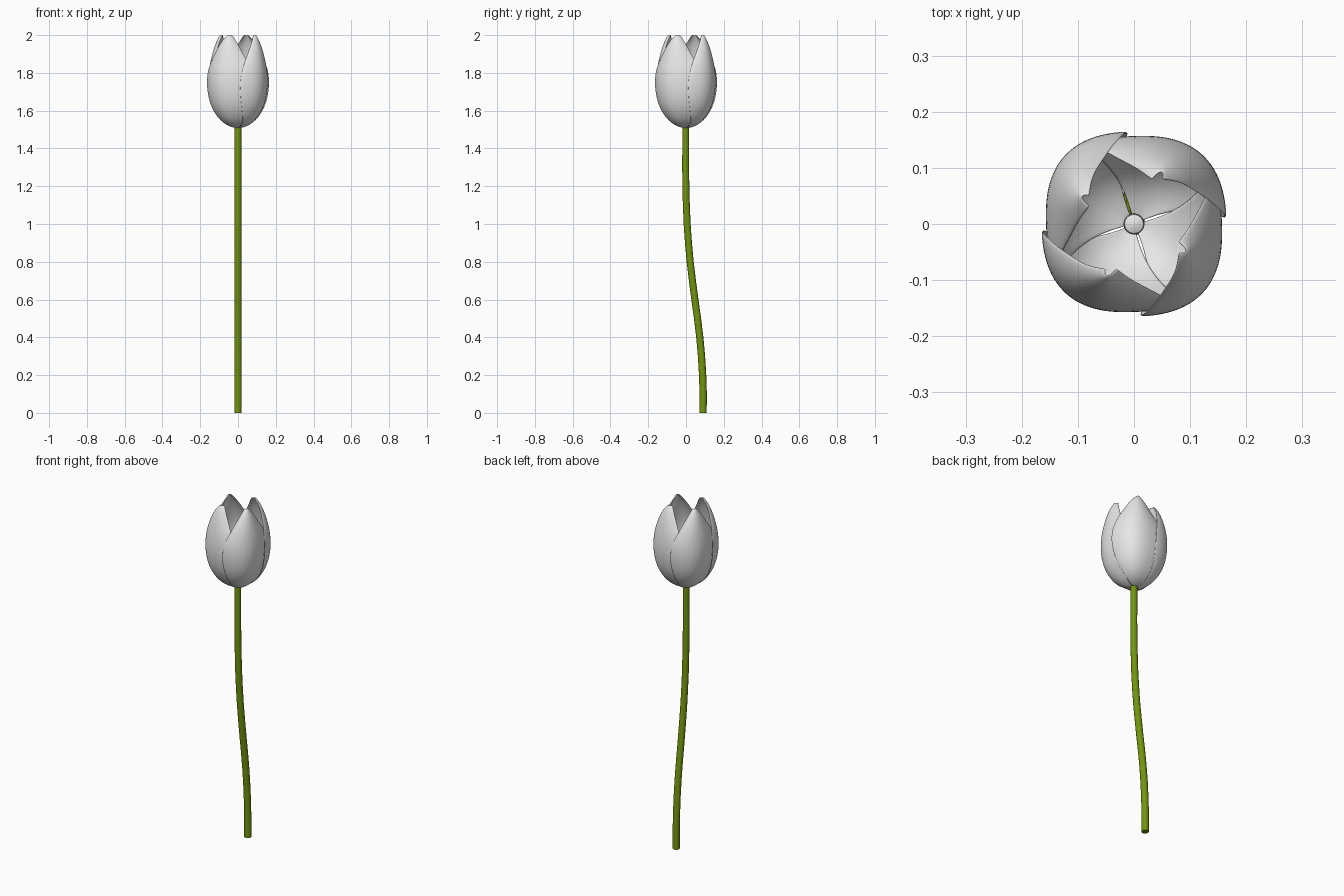
import bpy, bmesh, math

if "Cube" in bpy.data.objects:
    bpy.data.objects.remove(bpy.data.objects["Cube"])


def material(name, rgb):
    m = bpy.data.materials.new(name)
    m.diffuse_color = (*rgb, 1)
    m.use_nodes = True
    m.node_tree.nodes["Principled BSDF"].inputs["Base Color"].default_value = m.diffuse_color
    return m


petal_white = material("petal_white", (0.8, 0.8, 0.8))
stem_green = material("stem_green", (0.17, 0.30, 0.004))


def make_object(name, bm, mat):
    bmesh.ops.recalc_face_normals(bm, faces=bm.faces)
    for f in bm.faces:
        f.smooth = True
    me = bpy.data.meshes.new(name)
    bm.to_mesh(me)
    bm.free()
    me.materials.append(mat)
    ob = bpy.data.objects.new(name, me)
    bpy.context.collection.objects.link(ob)
    return ob


def tube(name, path, mat, sides=16):
    """Tube through (x, y, z, radius) rings, capped at both ends."""
    bm = bmesh.new()
    rings = []
    for x, y, z, r in path:
        rings.append([bm.verts.new((x + r * math.cos(a), y + r * math.sin(a), z))
                      for a in (2 * math.pi * i / sides for i in range(sides))])
    for lo, hi in zip(rings, rings[1:]):
        for i in range(sides):
            j = (i + 1) % sides
            bm.faces.new((lo[i], lo[j], hi[j], hi[i]))
    bm.faces.new(rings[0][::-1])
    bm.faces.new(rings[-1])
    ob = make_object(name, bm, mat)
    bpy.context.view_layer.objects.active = ob
    ob.select_set(True)
    bpy.ops.object.shade_smooth_by_angle(angle=math.radians(50))
    ob.select_set(False)
    return ob


# Stem: gentle S bend towards +y at the foot
stem_y = [(0, 0.09), (0.1, 0.091), (0.2, 0.088), (0.3, 0.082), (0.4, 0.073), (0.5, 0.061),
          (0.6, 0.047), (0.7, 0.034), (0.8, 0.022), (0.9, 0.013), (1.0, 0.006),
          (1.15, 0.0), (1.3, -0.002), (1.53, -0.001)]
tube("stem", [(0, y, z, 0.0195 - 0.001 * z) for z, y in stem_y], stem_green)

# Pistil inside the cup
tube("pistil", [(0, 0, 1.515, 0.014), (0, 0, 1.60, 0.012), (0, 0, 1.64, 0.013),
                (0, 0, 1.66, 0.019), (0, 0, 1.675, 0.017), (0, 0, 1.68, 0.006)], petal_white)

# Petal rows: height, radius, half width in degrees
ROWS = [(1.507, 0.012, 40), (1.517, 0.050, 42), (1.545, 0.092, 47), (1.60, 0.130, 54),
        (1.66, 0.151, 58), (1.73, 0.161, 60), (1.80, 0.159, 57), (1.86, 0.150, 49),
        (1.91, 0.139, 39), (1.955, 0.125, 27), (1.985, 0.111, 16), (2.003, 0.100, 6)]
COLS = 12
POWER = 2.6   # rounded-square cross-section


def petal(name, centre):
    bm = bmesh.new()
    grid = []
    for z, r, w in ROWS:
        curl = 0.15 * min(1, max(0, (z - 1.82) / 0.1))
        row = []
        for i in range(COLS + 1):
            u = 2 * i / COLS - 1
            a = math.radians(centre + u * w)
            c, s = math.cos(a), math.sin(a)
            square = (abs(c) ** POWER + abs(s) ** POWER) ** (-1 / POWER)
            # one side lies outside its neighbour, the other tucks inside
            q = r * square * (1 - 0.035 * u) * (1 - curl * u * u)
            row.append(bm.verts.new((q * c, q * s, z)))
        grid.append(row)
    for lo, hi in zip(grid, grid[1:]):
        for i in range(COLS):
            bm.faces.new((lo[i], lo[i + 1], hi[i + 1], hi[i]))
    ob = make_object(name, bm, petal_white)
    so = ob.modifiers.new("thickness", 'SOLIDIFY')
    so.thickness = 0.005
    so.offset = -1
    ss = ob.modifiers.new("smooth", 'SUBSURF')
    ss.levels = ss.render_levels = 2
    return ob


# Four overlapping petals in a pinwheel
for k in range(4):
    petal(f"petal_{k + 1}", -117 + 90 * k)
